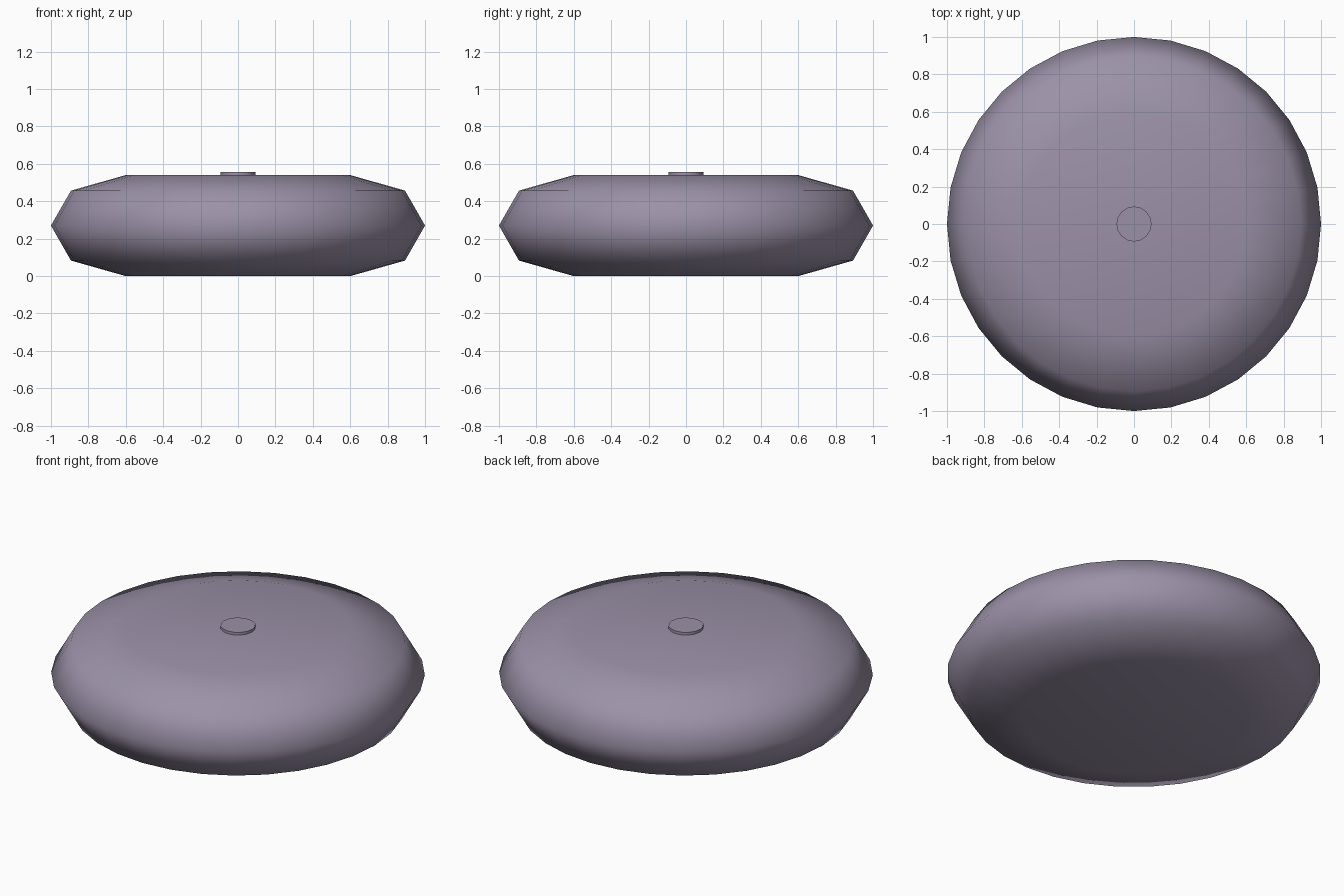
import bpy, bmesh, math

if "Cube" in bpy.data.objects:
    bpy.data.objects.remove(bpy.data.objects["Cube"])

mat = bpy.data.materials.new("dusty purple")
mat.diffuse_color = (0.33, 0.285, 0.39, 1)
mat.use_nodes = True
mat.node_tree.nodes["Principled BSDF"].inputs["Base Color"].default_value = mat.diffuse_color


def lathe(name, profile, sides):
    """Revolve (radius, z) points about z and cap both ends."""
    bm = bmesh.new()
    rings = [[bm.verts.new((r * math.cos(2 * math.pi * i / sides),
                            r * math.sin(2 * math.pi * i / sides), z))
              for i in range(sides)] for r, z in profile]
    for a, b in zip(rings, rings[1:]):
        for i in range(sides):
            j = (i + 1) % sides
            bm.faces.new((a[i], a[j], b[j], b[i]))
    bm.faces.new(rings[0][::-1])
    bm.faces.new(rings[-1])
    for f in bm.faces:
        f.smooth = True
    me = bpy.data.meshes.new(name)
    bm.to_mesh(me)
    bm.free()
    me.materials.append(mat)
    ob = bpy.data.objects.new(name, me)
    bpy.context.collection.objects.link(ob)
    return ob


# Cushion body: flat top and bottom with a softly rounded rim
lathe("cushion_body", [(0.6, 0), (0.893, 0.083), (1.0, 0.27),
                       (0.893, 0.457), (0.6, 0.54)], 32)

# Small button in the middle of the top
button = lathe("center_button", [(0.094, 0.525), (0.094, 0.556)], 16)
for p in button.data.polygons:
    p.use_smooth = abs(p.normal.z) < 0.5
for e in button.data.edges:
    a, b = (button.data.vertices[v].co.z for v in e.vertices)
    e.use_edge_sharp = abs(a - b) < 1e-4
